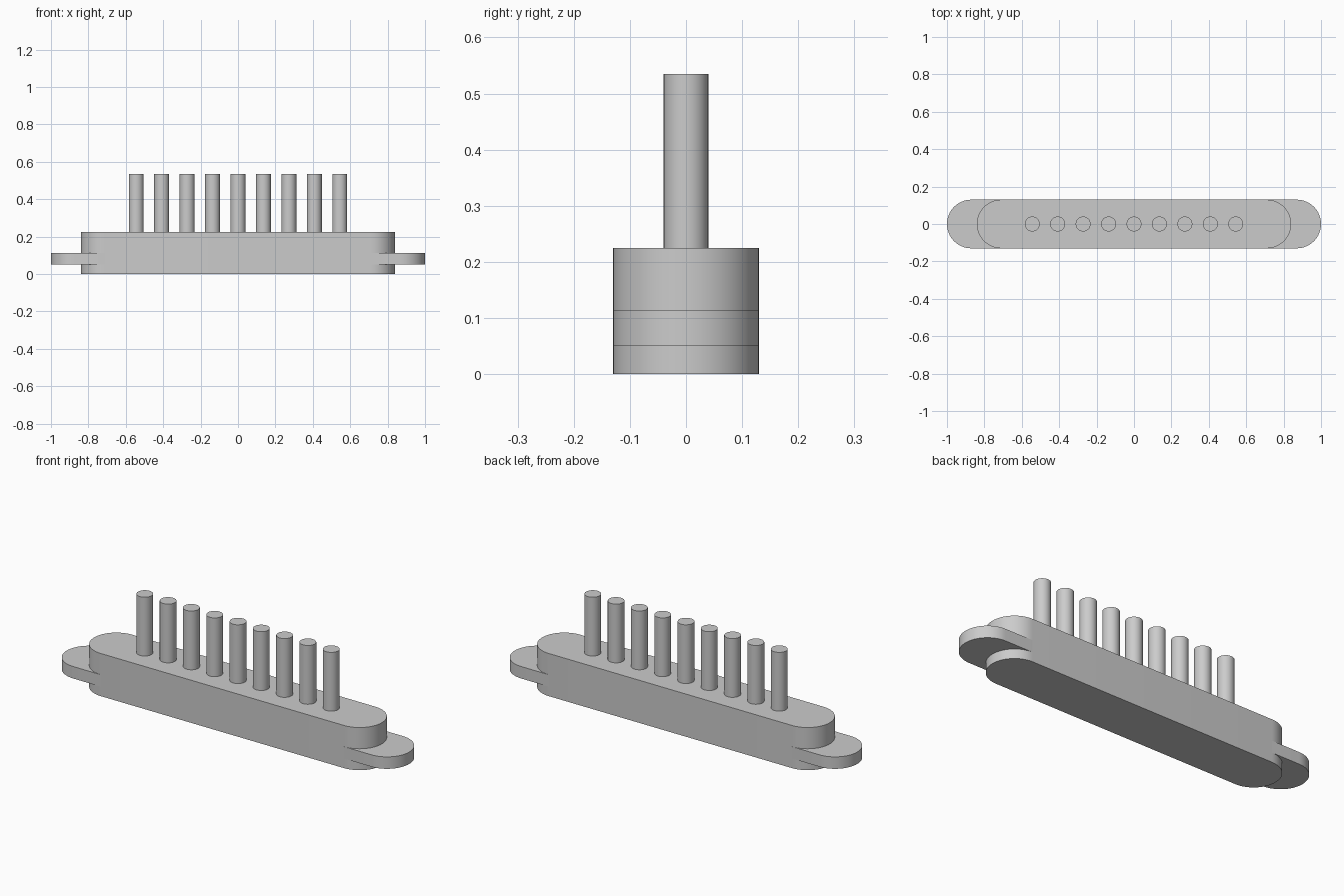
import bpy
import bmesh
import math

if "Cube" in bpy.data.objects:
    bpy.data.objects.remove(bpy.data.objects["Cube"], do_unlink=True)

RADIUS = 0.13
BODY_END = 0.84
BODY_TOP = 0.225
TAB_BOTTOM, TAB_TOP = 0.05, 0.113
PIN_RADIUS, PIN_TOP, PIN_PITCH = 0.04, 0.535, 0.136

grey = bpy.data.materials.new("plain_grey")
grey.use_nodes = True
grey.diffuse_color = (0.6, 0.6, 0.6, 1)
grey.node_tree.nodes["Principled BSDF"].inputs["Base Color"].default_value = (0.6, 0.6, 0.6, 1)


def arc(cx, radius, start, sweep, steps):
    """Points along an arc centred on the x axis."""
    return [(cx + radius * math.cos(start + sweep * i / steps),
             radius * math.sin(start + sweep * i / steps)) for i in range(steps + 1)]


def extrude_outline(name, outline, bottom, top):
    """Solid prism from a plan outline, with round sides and sharp rims."""
    bm = bmesh.new()
    face = bm.faces.new([bm.verts.new((x, y, bottom)) for x, y in outline])
    result = bmesh.ops.extrude_face_region(bm, geom=[face])
    raised = [v for v in result["geom"] if isinstance(v, bmesh.types.BMVert)]
    bmesh.ops.translate(bm, verts=raised, vec=(0, 0, top - bottom))
    bmesh.ops.recalc_face_normals(bm, faces=bm.faces)
    mesh = bpy.data.meshes.new(name)
    bm.to_mesh(mesh)
    bm.free()
    mesh.materials.append(grey)
    obj = bpy.data.objects.new(name, mesh)
    bpy.context.collection.objects.link(obj)
    bpy.ops.object.select_all(action="DESELECT")
    obj.select_set(True)
    bpy.context.view_layer.objects.active = obj
    bpy.ops.object.shade_smooth_by_angle(angle=math.radians(30))
    return obj


# Long body with rounded ends
quarter = math.pi / 2
centre = BODY_END - RADIUS
body_outline = (arc(centre, RADIUS, -quarter, math.pi, 32)
                + arc(-centre, RADIUS, quarter, math.pi, 32))
extrude_outline("body", body_outline, 0, BODY_TOP)

# Rounded mounting tabs, rooted inside the body ends
for side, name in ((1, "left_tab"), (-1, "right_tab")):
    tip = arc(1 - RADIUS, RADIUS, -quarter, math.pi, 32)
    outline = [(centre, -RADIUS)] + tip + [(centre, RADIUS)]
    extrude_outline(name, [(side * x, y) for x, y in outline], TAB_BOTTOM, TAB_TOP)

# Row of upright pins
for i in range(9):
    ring = arc((i - 4) * PIN_PITCH, PIN_RADIUS, 0, math.tau, 32)[:-1]
    extrude_outline(f"pin_{i + 1}", ring, BODY_TOP - 0.02, PIN_TOP)
